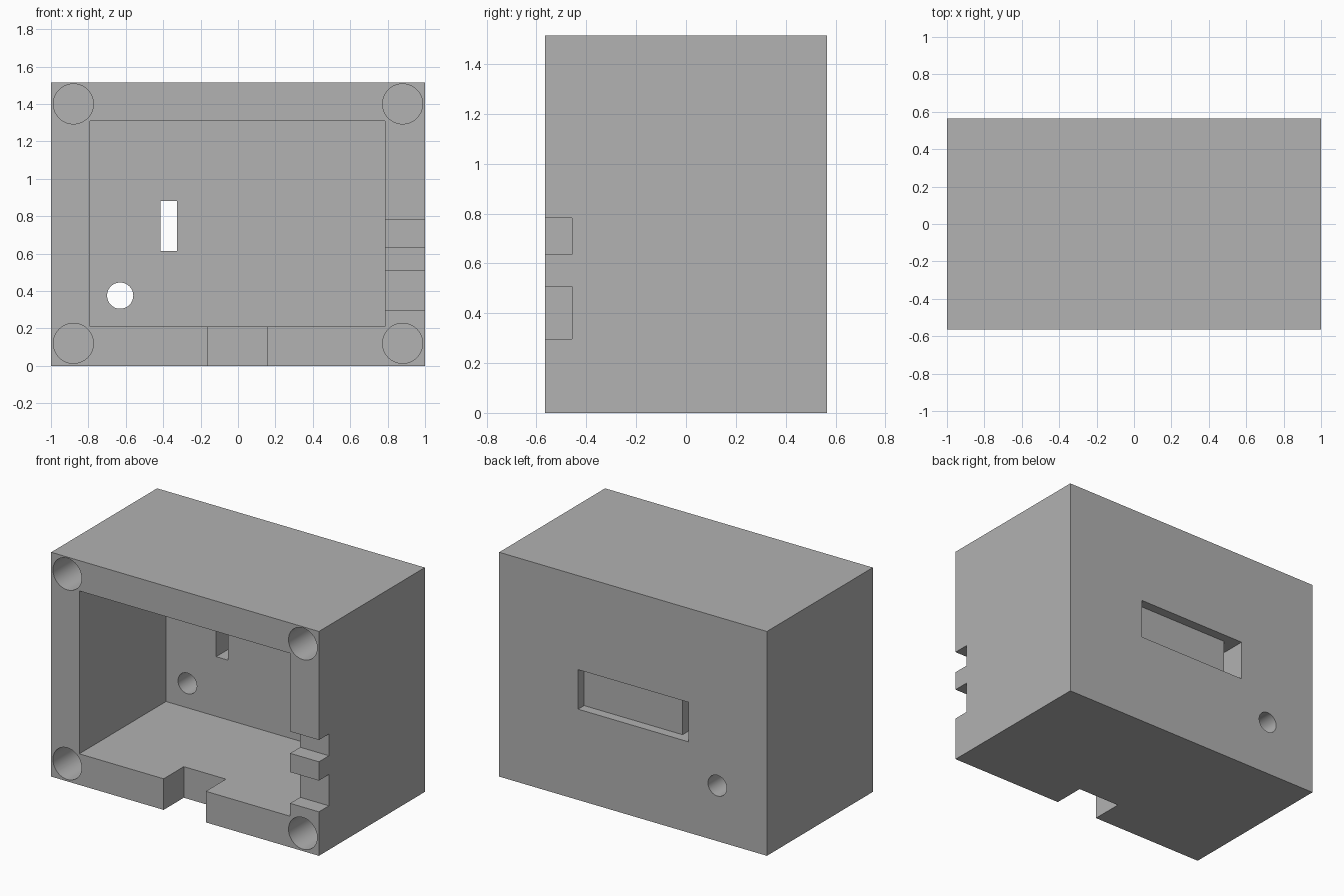
import bpy
import math

default = bpy.data.objects.get("Cube")
if default:
    bpy.data.objects.remove(default, do_unlink=True)

W, D, H = 1.0, 0.565, 1.515   # half width, half depth, full height
OVER = 0.05                   # how far cutters reach past the surface

grey = bpy.data.materials.new("plain grey")
grey.use_nodes = True
colour = (0.445, 0.445, 0.445, 1)
grey.diffuse_color = colour
grey.node_tree.nodes["Principled BSDF"].inputs["Base Color"].default_value = colour


def box(name, x, y, z):
    """Box spanning the given (low, high) ranges."""
    spans = (x, y, z)
    bpy.ops.mesh.primitive_cube_add(size=1, location=[(a + b) / 2 for a, b in spans])
    ob = bpy.context.object
    ob.name = name
    ob.scale = [b - a for a, b in spans]
    bpy.ops.object.transform_apply(location=True, rotation=False, scale=True)
    ob.data.materials.append(grey)
    return ob


def bore(name, x, z, radius, y):
    """Round cutter running front to back."""
    bpy.ops.mesh.primitive_cylinder_add(
        vertices=64, radius=radius, depth=y[1] - y[0],
        location=(x, (y[0] + y[1]) / 2, z), rotation=(math.pi / 2, 0, 0))
    ob = bpy.context.object
    ob.name = name
    ob.data.materials.append(grey)
    return ob


housing = box("housing", (-W, W), (-D, D), (0, H))
front = -D - OVER
inner_back = 0.36

# Main cavity, open to the front
cutters = [box("cavity_cutter", (-0.79, 0.785), (front, inner_back), (0.21, 1.31))]

# Cable notches: one through the floor, two through the left wall
cutters.append(box("floor_notch_cutter", (-0.16, 0.155), (front, -D + 0.215), (-OVER, 0.25)))
for low, high in ((0.297, 0.508), (0.635, 0.782)):
    cutters.append(box("side_notch_cutter", (0.75, W + OVER), (front, -D + 0.107), (low, high)))

# Shallow recess in the back, with a slot through to the cavity at one end
slot_z = (0.613, 0.88)
cutters.append(box("recess_cutter", (-0.415, 0.41), (D - 0.064, D + OVER), slot_z))
cutters.append(box("slot_cutter", (-0.415, -0.325), (inner_back - OVER, D + OVER), slot_z))

# Round hole through the back wall
cutters.append(bore("cable_hole_cutter", -0.63, 0.375, 0.07, (inner_back - OVER, D + OVER)))

# Blind holes in the four front corners
for x in (-0.88, 0.88):
    for z in (0.12, 1.4):
        cutters.append(bore("corner_hole_cutter", x, z, 0.107, (front, -D + 0.5)))

# Cut everything, then drop the cutters
bpy.ops.object.select_all(action='DESELECT')
housing.select_set(True)
bpy.context.view_layer.objects.active = housing
for cutter in cutters:
    cutter.hide_render = True
    mod = housing.modifiers.new(cutter.name, 'BOOLEAN')
    mod.operation = 'DIFFERENCE'
    mod.solver = 'EXACT'
    mod.object = cutter
    bpy.ops.object.modifier_apply(modifier=mod.name)
    bpy.data.objects.remove(cutter, do_unlink=True)

bpy.ops.object.shade_smooth_by_angle(angle=math.radians(30))
